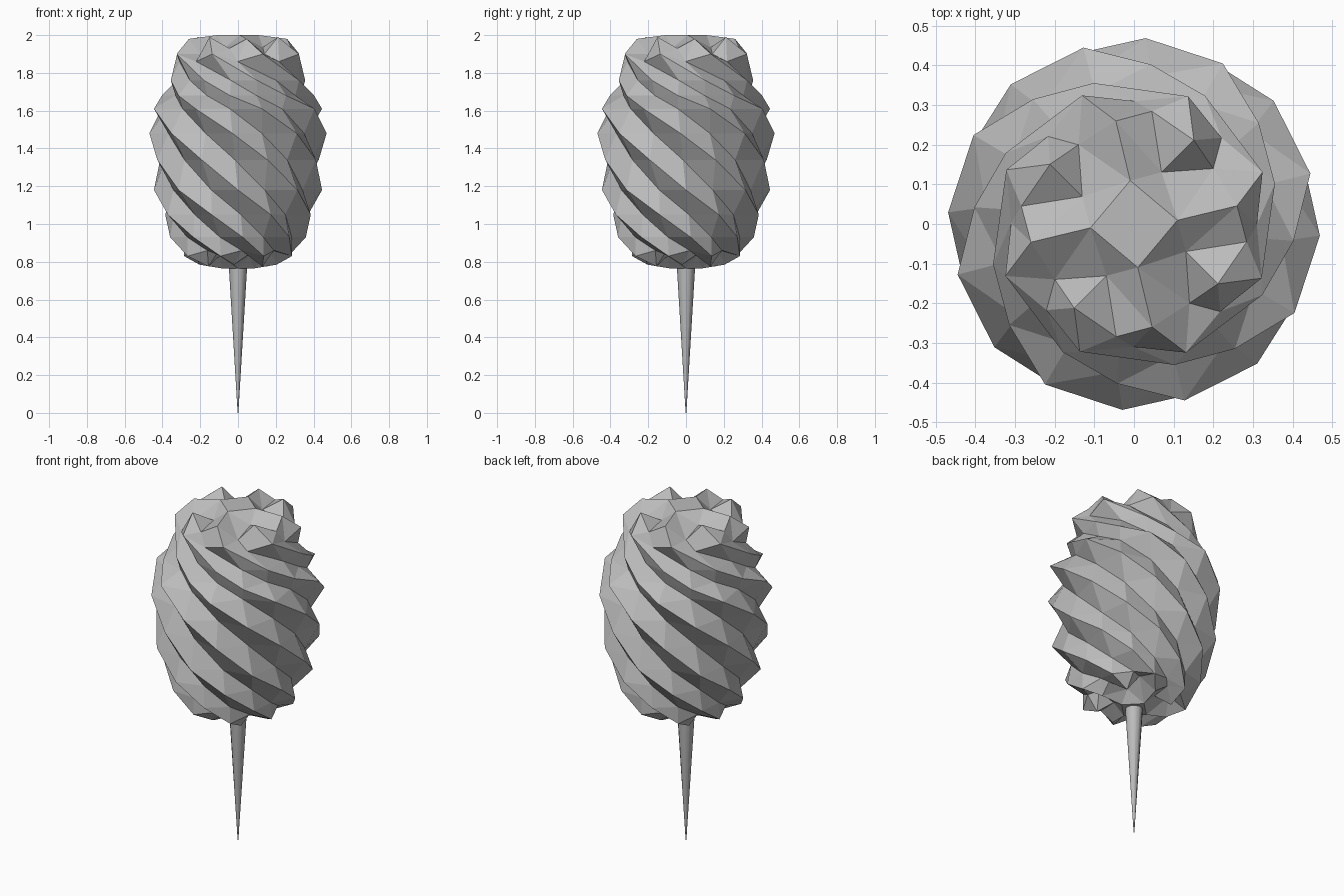
import bpy, bmesh
from math import sin, cos, radians

cube = bpy.data.objects.get("Cube")
if cube:
    bpy.data.objects.remove(cube, do_unlink=True)

grey = bpy.data.materials.new("plain_grey")
grey.use_nodes = True
grey.diffuse_color = (0.5, 0.5, 0.5, 1)
grey.node_tree.nodes["Principled BSDF"].inputs["Base Color"].default_value = (0.5, 0.5, 0.5, 1)


def finish(bm, name):
    bmesh.ops.recalc_face_normals(bm, faces=bm.faces[:])
    mesh = bpy.data.meshes.new(name)
    bm.to_mesh(mesh)
    bm.free()
    mesh.materials.append(grey)
    obj = bpy.data.objects.new(name, mesh)
    bpy.context.collection.objects.link(obj)
    return obj


def polar(r, deg, z):
    return (r * cos(radians(deg)), r * sin(radians(deg)), z)


# Spun floss: each ring has eight ridges and eight valleys
# ridge height, ridge radius, ridge angle, valley radius, valley lift
RINGS = [
    (0.83, 0.30, 252, 0.25, 0.03),
    (0.93, 0.36, 229, 0.30, 0.0),
    (1.05, 0.41, 205, 0.34, 0.0),
    (1.18, 0.445, 180, 0.37, 0.0),
    (1.34, 0.455, 155, 0.385, 0.0),
    (1.48, 0.47, 131.4, 0.39, 0.0),
    (1.61, 0.463, 106, 0.375, 0.0),
    (1.68, 0.405, 84, 0.345, 0.0),
    (1.76, 0.37, 61, 0.325, 0.0),
    (1.90, 0.35, 22, 0.31, -0.04),
]

bm = bmesh.new()
rings = []
for z, r, angle, valley, lift in RINGS:
    ring = []
    for i in range(16):
        a = angle + i * 22.5
        place = polar(valley, a, z + lift) if i % 2 else polar(r, a, z)
        ring.append(bm.verts.new(place))
    rings.append(ring)
for low, high in zip(rings, rings[1:]):
    for i in range(16):
        j = (i + 1) % 16
        bm.faces.new((low[i], low[j], high[j], high[i]))


def add_cap(ring, zero, side, z, scale):
    """Lumpy end: four arms and four bumps with pockets between them."""
    def corner(r, deg, drop):
        return [bm.verts.new(polar(r * scale, zero + side * (deg + 90 * k), z - side * drop))
                for k in range(4)]
    arm = corner(0.264, 10, 0.02)
    pocket = corner(0.244, 35, 0.10)
    bump = corner(0.26, 54.5, 0.01)
    shoulder = corner(0.288, 81, 0.07)
    hub = corner(0.11, 5, 0.0)
    hollow = corner(0.148, 62, 0.065)
    bm.faces.new(hub)
    rim = []
    for k in range(4):
        n = (k + 1) % 4
        rim += [arm[k], pocket[k], bump[k], shoulder[k]]
        for face in ((hub[k], arm[k], pocket[k], hollow[k]),
                     (hub[k], hollow[k], hub[n]),
                     (hub[n], hollow[k], shoulder[k], arm[n]),
                     (hollow[k], pocket[k], bump[k]),
                     (hollow[k], bump[k], shoulder[k])):
            bm.faces.new(face)
    # Join the cap's rim to the body
    for i in range(16):
        j = (i + 1) % 16
        bm.faces.new((ring[side * i % 16], ring[side * j % 16], rim[j], rim[i]))


add_cap(rings[-1], 0, 1, 2.0, 1.0)
add_cap(rings[0], 274, -1, 0.765, 0.78)
bmesh.ops.triangulate(bm, faces=bm.faces[:], quad_method='SHORT_EDGE')
finish(bm, "spun_floss")

# Tapered stick
bm = bmesh.new()
bmesh.ops.create_cone(bm, cap_ends=True, segments=12, radius1=0.002, radius2=0.056, depth=0.9)
bmesh.ops.translate(bm, verts=bm.verts[:], vec=(0, 0, 0.45))
stick = finish(bm, "stick")
bpy.context.view_layer.objects.active = stick
stick.select_set(True)
bpy.ops.object.shade_smooth_by_angle()
